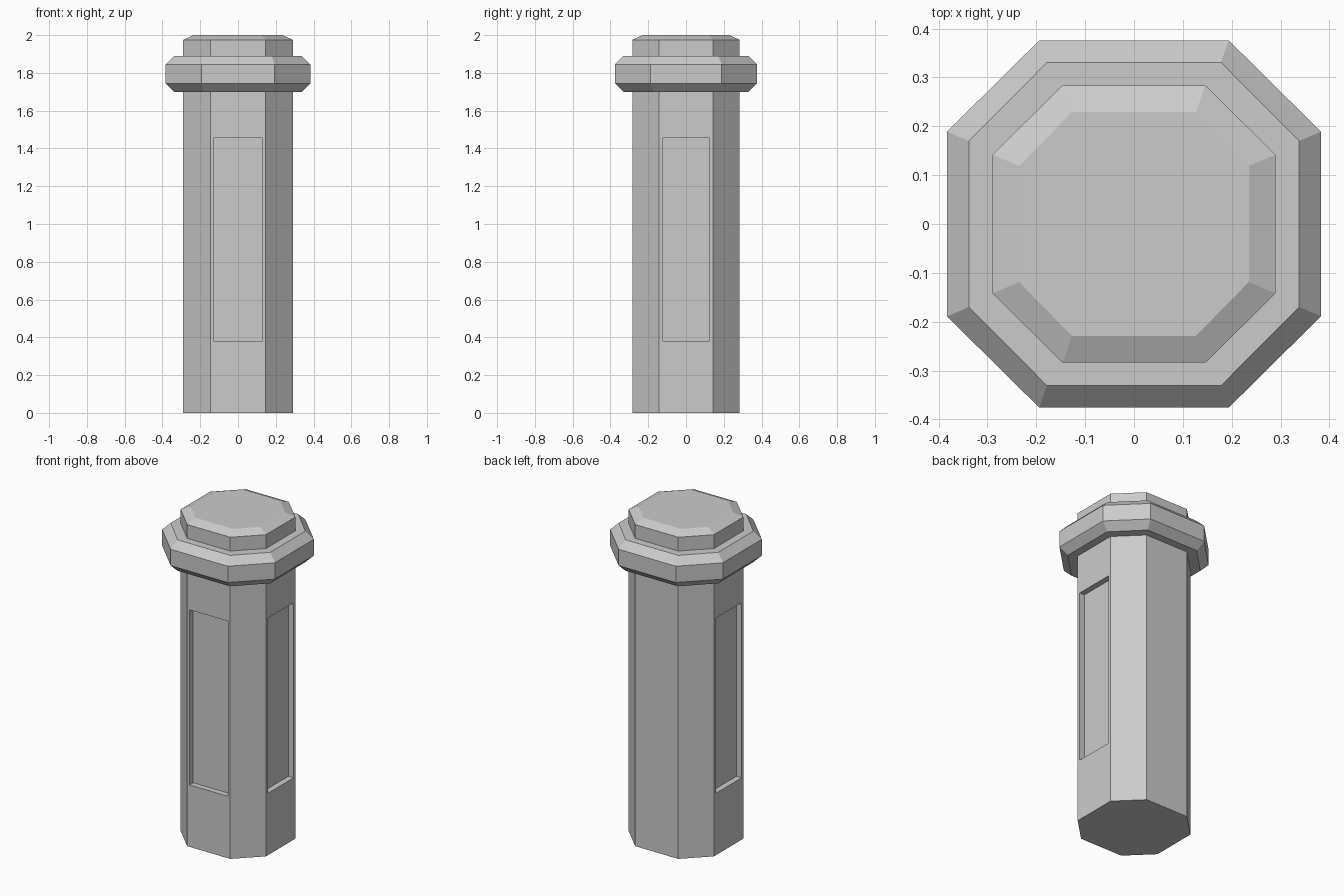
import bpy, bmesh

if "Cube" in bpy.data.objects:
    bpy.data.objects.remove(bpy.data.objects["Cube"])

# Octagon size is given by its corners: (a, y) on the front/back edges, (x, b) on the side edges
SHAFT = (0.290, 0.284, 0.146, 0.142)
CAP_TOP = (0.235, 0.229, 0.127, 0.119)
COLLAR = (0.383, 0.376, 0.194, 0.189)
COLLAR_IN = (0.338, 0.331, 0.178, 0.170)


def octagon(size, z):
    x, y, a, b = size
    return [(px, py, z) for px, py in
            ((x, -b), (x, b), (a, y), (-a, y), (-x, b), (-x, -b), (-a, -y), (a, -y))]


def loft(name, levels, capped):
    """Stack octagons given as (size, z) and skin them with flat faces."""
    bm = bmesh.new()
    rings = [[bm.verts.new(p) for p in octagon(s, z)] for s, z in levels]
    for low, high in zip(rings, rings[1:]):
        for i in range(8):
            j = (i + 1) % 8
            bm.faces.new((low[i], low[j], high[j], high[i]))
    if capped:
        bm.faces.new(rings[0][::-1])
        bm.faces.new(rings[-1])
    mesh = bpy.data.meshes.new(name)
    bm.to_mesh(mesh)
    bm.free()
    obj = bpy.data.objects.new(name, mesh)
    bpy.context.collection.objects.link(obj)
    return obj


def cut_box(target, centre, size):
    """Subtract a box from the target and discard the cutter."""
    bpy.ops.mesh.primitive_cube_add(size=1, location=centre)
    cutter = bpy.context.object
    cutter.scale = size
    cutter.hide_render = True
    mod = target.modifiers.new("recess", 'BOOLEAN')
    mod.operation = 'DIFFERENCE'
    mod.solver = 'EXACT'
    mod.object = cutter
    bpy.context.view_layer.objects.active = target
    bpy.ops.object.modifier_apply(modifier=mod.name)
    bpy.data.objects.remove(cutter)


# Shaft running up through the collar to the chamfered cap
shaft = loft("shaft_and_cap", [(SHAFT, 0), (SHAFT, 1.975), (CAP_TOP, 2.0)], True)

# Recessed panels on the front, right and left faces (the back stays plain)
DEPTH, Z_MID, HEIGHT = 0.035, 0.918, 1.075
cut_box(shaft, (0, -SHAFT[1], Z_MID), (0.26, 2 * DEPTH, HEIGHT))
for side in (-1, 1):
    cut_box(shaft, (side * SHAFT[0], 0, Z_MID), (2 * DEPTH, 0.25, HEIGHT))

# Bevelled collar, open where it meets the shaft
loft("collar", [(SHAFT, 1.70), (COLLAR_IN, 1.70), (COLLAR, 1.745),
                (COLLAR, 1.845), (COLLAR_IN, 1.89), (SHAFT, 1.89)], False)
